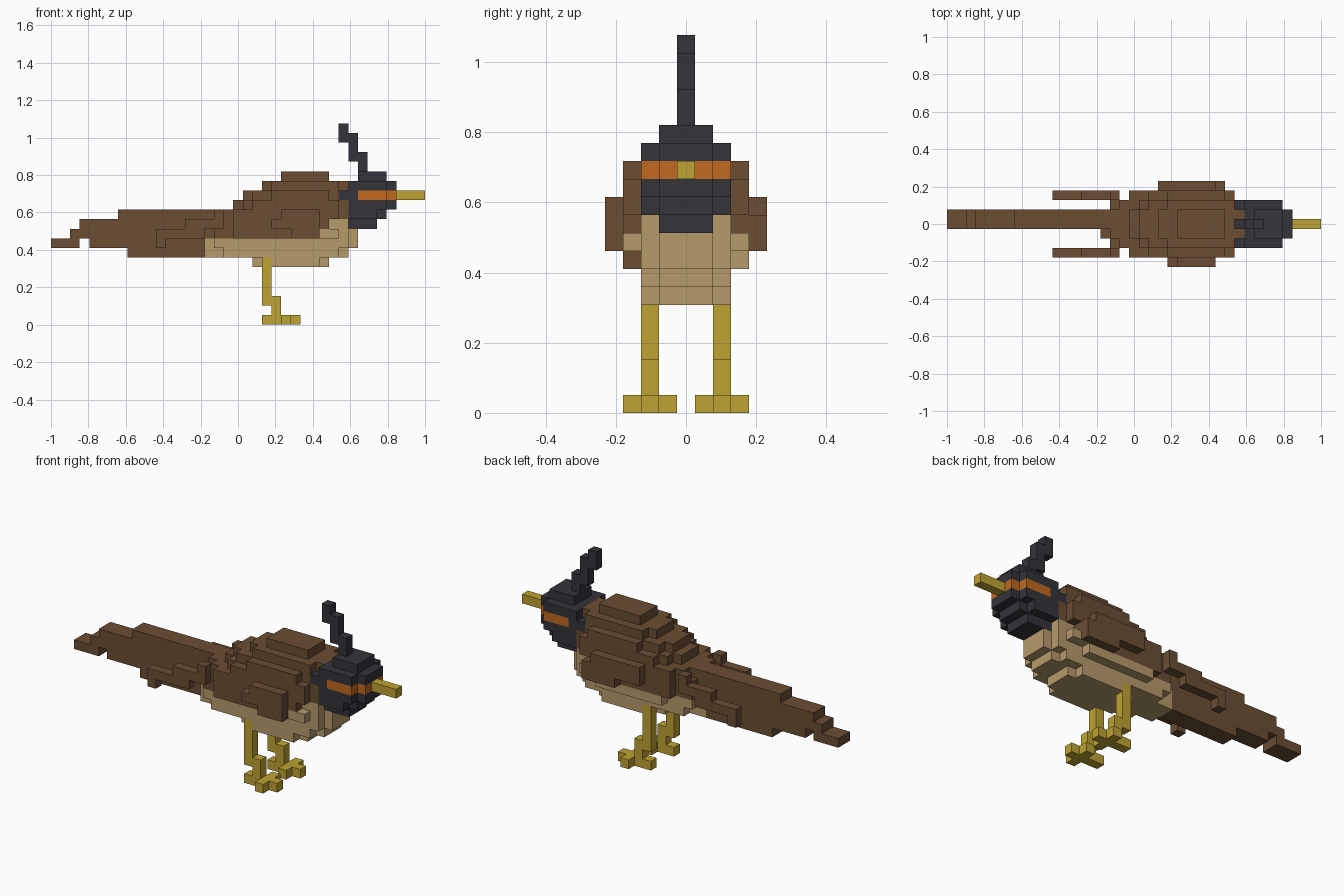
import bpy
import bmesh
from mathutils import Vector

cube = bpy.data.objects.get("Cube")
if cube:
    bpy.data.objects.remove(cube, do_unlink=True)

UNIT = 2 / 39            # edge of one block
MID = 4                  # middle row of blocks across the width
cells = {}               # block position -> part name
part_material = {}


def make_material(name, color):
    mat = bpy.data.materials.new(name)
    mat.use_nodes = True
    mat.diffuse_color = (*color, 1)
    mat.node_tree.nodes["Principled BSDF"].inputs["Base Color"].default_value = (*color, 1)
    return mat


brown = make_material("feather_brown", (.147, .076, .034))
tan = make_material("belly_tan", (.468, .328, .15))
dark = make_material("head_charcoal", (.034, .033, .042))
orange = make_material("eye_orange", (.533, .141, .014))
yellow = make_material("beak_yellow", (.515, .366, .033))


def block(part, material, level, start, end, row_a, row_b):
    """Fill one bar of blocks; later parts replace earlier ones."""
    part_material[part] = material
    for x in range(start, end):
        for y in range(row_a, row_b + 1):
            cells[x, y, level] = part


def layers(part, material, rows):
    """Symmetric bars: (level, start, end, half width)."""
    for level, start, end, half in rows:
        block(part, material, level, start, end, MID - half, MID + half)


def side_bars(part, material, row, rows):
    """Bars in one single row: (level, start, end)."""
    for level, start, end in rows:
        block(part, material, level, start, end, row, row)


# Tail: two blocks wide, stepped towards the tip
for level, start in ((7, 8), (8, 4), (9, 2), (10, 3), (11, 7)):
    block("tail", brown, level, start, 19, MID, MID + 1)
block("tail", brown, 8, 0, 3, MID, MID + 1)

# Back: wide in the middle, stepping in towards the top
layers("back", brown, [
    (9, 19, 28, 3), (9, 17, 28, 2), (9, 16, 28, 1),
    (10, 19, 29, 3), (10, 17, 29, 2), (10, 16, 29, 1),
    (11, 19, 30, 3), (11, 18, 31, 2), (11, 17, 31, 1),
    (12, 21, 30, 3), (12, 20, 31, 2), (12, 19, 31, 1),
    (13, 23, 29, 3), (13, 21, 31, 2), (13, 20, 31, 1),
    (14, 23, 30, 2), (14, 22, 32, 1),
    (15, 24, 29, 1),
])

# Belly and breast
layers("belly", tan, [
    (6, 23, 28, 2), (6, 21, 29, 1),
    (7, 18, 30, 2), (7, 16, 31, 1),
    (8, 17, 31, 2), (8, 16, 32, 1),
    (9, 28, 30, 3), (9, 28, 31, 2), (9, 28, 32, 1),
    (10, 29, 31, 2),
])
side_bars("belly", tan, MID + 3, [(8, 20, 28)])

# Wings: outer panel on each flank and a thin tip trailing back
side_bars("right_wing", brown, MID - 4, [(9, 25, 28), (10, 23, 28), (11, 24, 28)])
side_bars("left_wing", brown, MID + 4, [(9, 25, 29), (10, 22, 29), (11, 22, 28)])
for name, side in (("right_wing", -3), ("left_wing", 3)):
    side_bars(name, brown, MID + side, [(8, 11, 12), (9, 11, 16), (10, 14, 18), (11, 17, 18)])

# Head with the coloured eye band
layers("head", dark, [
    (10, 31, 34, 1),
    (11, 31, 34, 2), (11, 31, 35, 1),
    (12, 31, 35, 2), (12, 31, 36, 1),
    (13, 30, 32, 2),
    (14, 31, 35, 2), (14, 32, 36, 1),
    (15, 32, 35, 1),
])
layers("eye_band", orange, [(13, 32, 35, 2), (13, 32, 36, 1)])

# Crest: stepped plume leaning back
for x, low, high in ((32, 16, 18), (31, 17, 20), (30, 19, 21)):
    for level in range(low, high):
        block("crest", dark, level, x, x + 1, MID, MID)

# Beak
block("beak", yellow, 13, 36, 39, MID, MID)

# Legs with cross-shaped feet
for name, side in (("right_leg", -2), ("left_leg", 2)):
    row = MID + side
    for level in range(2, 7):
        block(name, yellow, level, 22, 23, row, row)
    for level in (1, 2):
        block(name, yellow, level, 23, 24, row, row)
    block(name, yellow, 0, 22, 26, row, row)
    block(name, yellow, 0, 24, 25, row - 1, row + 1)


def build_part(part):
    """Make a mesh of the exposed block faces of one part."""
    bm = bmesh.new()
    for cell, owner in cells.items():
        if owner != part:
            continue
        center = Vector(cell) + Vector((.5, .5, .5))
        for axis in range(3):
            for sign in (-1, 1):
                normal = Vector((0, 0, 0))
                normal[axis] = sign
                if tuple(int(c + n) for c, n in zip(cell, normal)) in cells:
                    continue
                u = Vector((0, 0, 0))
                u[(axis + 1) % 3] = .5
                v = normal.cross(u)
                middle = center + normal / 2
                corners = (middle - u - v, middle + u - v, middle + u + v, middle - u + v)
                bm.faces.new([bm.verts.new(
                    (c.x * UNIT - 1, (c.y - MID - .5) * UNIT, c.z * UNIT)) for c in corners])
    bmesh.ops.remove_doubles(bm, verts=bm.verts, dist=UNIT / 100)
    mesh = bpy.data.meshes.new(part)
    bm.to_mesh(mesh)
    bm.free()
    mesh.materials.append(part_material[part])
    bpy.context.collection.objects.link(bpy.data.objects.new(part, mesh))


for part in part_material:
    build_part(part)
